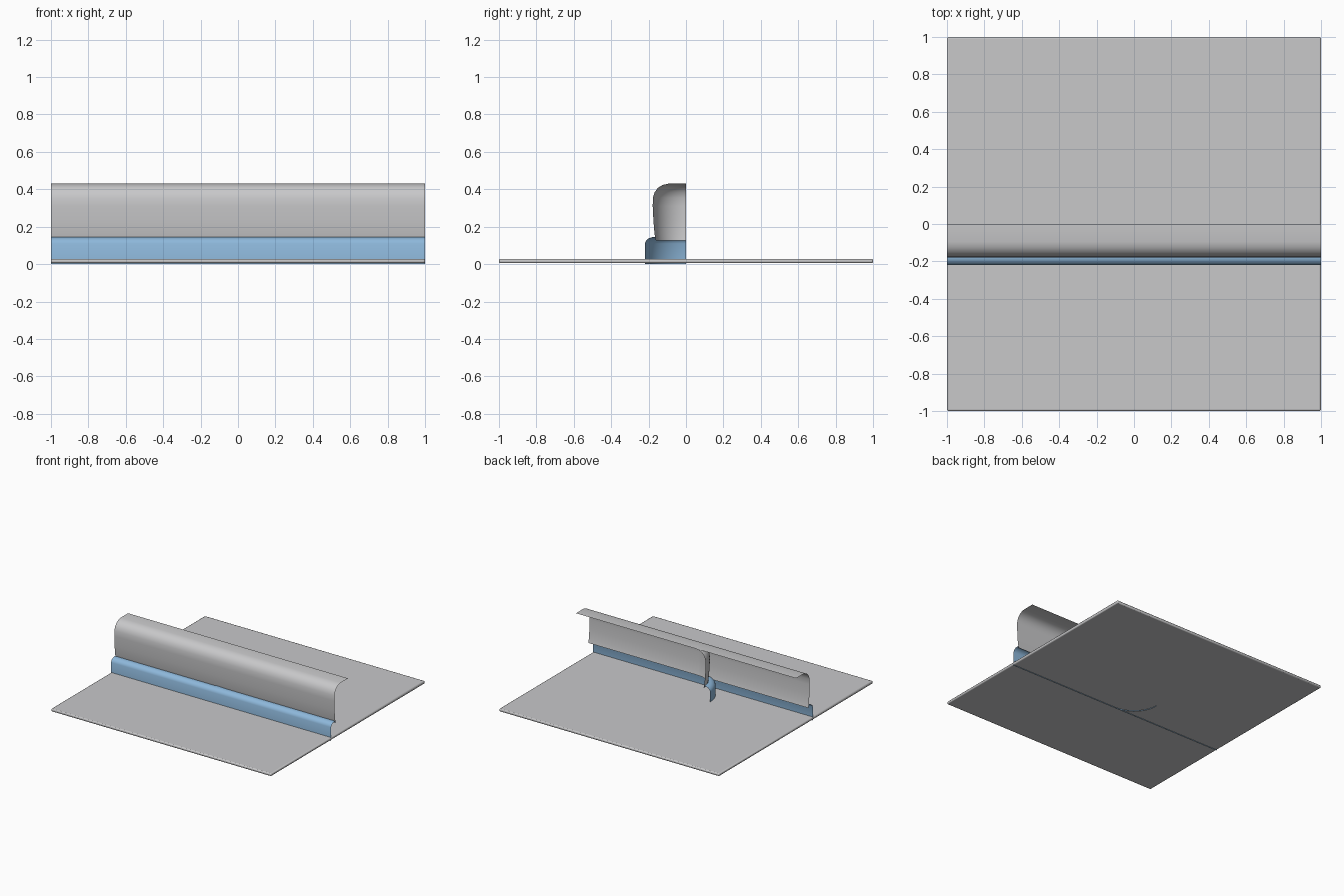
import bpy, bmesh, math

cube = bpy.data.objects.get("Cube")
if cube:
    bpy.data.objects.remove(cube, do_unlink=True)


def material(name, rgb):
    m = bpy.data.materials.new(name)
    m.use_nodes = True
    m.diffuse_color = (*rgb, 1)
    m.node_tree.nodes["Principled BSDF"].inputs["Base Color"].default_value = (*rgb, 1)
    return m


GREY = material("light grey", (0.58, 0.58, 0.59))
BLUE = material("soft blue", (0.27, 0.48, 0.71))


def finish(name, bm, mat, angle):
    mesh = bpy.data.meshes.new(name)
    bm.to_mesh(mesh)
    bm.free()
    mesh.materials.append(mat)
    ob = bpy.data.objects.new(name, mesh)
    bpy.context.collection.objects.link(ob)
    bpy.ops.object.select_all(action="DESELECT")
    ob.select_set(True)
    bpy.context.view_layer.objects.active = ob
    bpy.ops.object.shade_smooth_by_angle(angle=math.radians(angle))
    return ob


def sheet(name, rows, mat):
    """Open surface through matching rows of points."""
    bm = bmesh.new()
    grid = [[bm.verts.new(p) for p in row] for row in rows]
    for a, b in zip(grid, grid[1:]):
        for i in range(len(a) - 1):
            bm.faces.new((a[i], b[i], b[i + 1], a[i + 1]))
    bmesh.ops.remove_doubles(bm, verts=bm.verts, dist=1e-5)
    return finish(name, bm, mat, 50)


# Wall profiles: distance out from the centre line, height
base_profile = [(0.22, 0), (0.22, 0.11), (0.213, 0.127), (0.198, 0.139),
                (0.18, 0.144), (0.166, 0.142), (0.16, 0.125)]
wall_profile = [(0.16, 0.125), (0.168, 0.16), (0.174, 0.23), (0.178, 0.31),
                (0.177, 0.355), (0.167, 0.385), (0.15, 0.408),
                (0.125, 0.423), (0.095, 0.43), (0, 0.43)]

STEPS = 16
for part, profile, mat in (("base", base_profile, BLUE), ("wall", wall_profile, GREY)):
    # Straight run along the full width
    sheet("straight_" + part,
          [[(x, -r, z) for r, z in profile] for x in (-1, 1)], mat)
    # Quarter-round corner joined to the middle of the run
    angles = [math.pi + math.pi / 2 * i / STEPS for i in range(STEPS + 1)]
    sheet("corner_" + part,
          [[(r * math.cos(a), r * math.sin(a), z) for r, z in profile] for a in angles], mat)

# Floor slab with softened edges
bm = bmesh.new()
bmesh.ops.create_cube(bm, size=1)
low, high = 0.005, 0.028
for v in bm.verts:
    v.co = (v.co.x * 2, v.co.y * 2, high if v.co.z > 0 else low)
floor = finish("floor", bm, GREY, 40)
bevel = floor.modifiers.new("soft edges", "BEVEL")
bevel.width = 0.008
bevel.segments = 2
